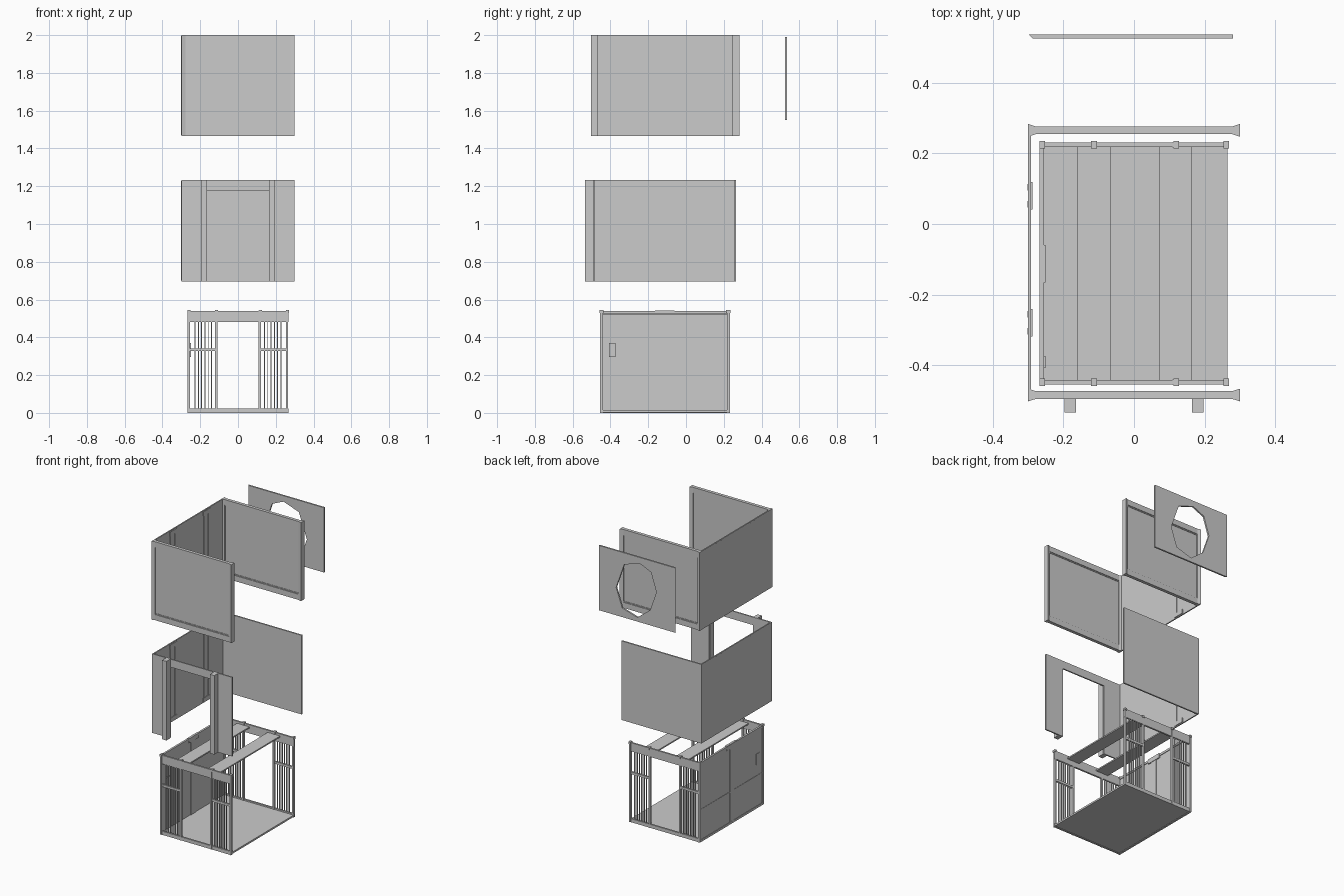
import bpy, bmesh


def finish(name, bm):
    bmesh.ops.recalc_face_normals(bm, faces=bm.faces[:])
    me = bpy.data.meshes.new(name)
    bm.to_mesh(me)
    bm.free()
    ob = bpy.data.objects.new(name, me)
    bpy.context.collection.objects.link(ob)
    return ob


def add_box(bm, x0, x1, y0, y1, z0, z1):
    vs = bmesh.ops.create_cube(bm, size=1)["verts"]
    for v in vs:
        v.co.x = x1 if v.co.x > 0 else x0
        v.co.y = y1 if v.co.y > 0 else y0
        v.co.z = z1 if v.co.z > 0 else z0


def boxes(name, items):
    bm = bmesh.new()
    for b in items:
        add_box(bm, *b)
    return finish(name, bm)


def prism(name, pts, z0, z1):
    """Extrude a plan outline vertically."""
    bm = bmesh.new()
    f = bm.faces.new([bm.verts.new((x, y, z0)) for x, y in pts])
    r = bmesh.ops.extrude_face_region(bm, geom=[f])
    for v in r["geom"]:
        if isinstance(v, bmesh.types.BMVert):
            v.co.z = z1
    return finish(name, bm)


# ---- Bottom level: floor, barred end walls, ceiling planks
boxes("floor", [(-0.265, 0.265, -0.45, 0.225, 0.003, 0.015)])
for label, y in (("front", -0.448), ("back", 0.224)):
    y0, y1 = y - 0.006, y + 0.006
    boxes(label + "_header", [(-0.267, 0.267, y0, y1, 0.482, 0.54)])
    boxes(label + "_sill", [(-0.267, 0.267, y0, y1, 0.0, 0.024)])
    posts, bars, cross = [], [], []
    for s in (-1, 1):
        for c in (0.26, 0.115):
            posts.append((s * c - 0.006, s * c + 0.006, y - 0.008, y + 0.008, 0.0, 0.543))
        cross.append((s * 0.1875 - 0.0725, s * 0.1875 + 0.0725, y0, y1, 0.327, 0.342))
        for i in range(6):
            c = s * (0.14 + i * 0.0175)
            bars.append((c - 0.0025, c + 0.0025, y - 0.004, y + 0.004, 0.02, 0.485))
    boxes(label + "_posts", posts)
    boxes(label + "_bars", bars)
    boxes(label + "_crossbars", cross)
    boxes(label + "_post_caps", [(c - 0.008, c + 0.008, y - 0.011, y + 0.011, 0.53, 0.545)
                                 for c in (-0.26, -0.113, 0.12, 0.261)])
boxes("ceiling_planks", [(-0.16, -0.067, -0.445, 0.222, 0.517, 0.526),
                         (0.071, 0.164, -0.445, 0.222, 0.517, 0.526)])

# ---- Bottom level: solid left wall with frame, post and small hatch
boxes("left_wall", [(-0.264, -0.258, -0.45, 0.226, 0.01, 0.54)])
boxes("left_wall_frame", [(-0.267, -0.254, -0.454, -0.44, 0, 0.543),
                          (-0.267, -0.254, 0.214, 0.23, 0, 0.543),
                          (-0.267, -0.254, -0.454, 0.23, 0.525, 0.54),
                          (-0.267, -0.254, -0.454, 0.23, 0, 0.015)])
boxes("left_wall_post", [(-0.266, -0.254, -0.142, -0.09, 0.01, 0.54),
                         (-0.266, -0.251, -0.165, -0.06, 0.512, 0.543)])
boxes("left_wall_rail", [(-0.266, -0.26, -0.45, 0.226, 0.215, 0.222)])
boxes("hatch", [(-0.267, -0.25, -0.408, -0.374, 0.296, 0.37)])


# ---- Left panels with hinge strips, shared by middle and top levels
def left_panel(name, y0, y1, z0, z1):
    boxes(name, [(-0.3, -0.292, y0, y1, z0, z1)])
    strips = []
    for c in (-0.279, 0.08):
        for d in (-0.024, 0.024):
            strips.append((-0.301, -0.289, c + d - 0.009, c + d + 0.009, z0 + 0.005, z1 - 0.005))
        for a, b in ((z0 + 0.006, z0 + 0.034), (z1 - 0.034, z1 - 0.006)):
            strips.append((-0.2935, -0.2875, c - 0.039, c + 0.039, a, b))
    boxes(name + "_strips", strips)


# ---- Middle level: panelled walls with a doorway
left_panel("middle_left_panel", -0.49, 0.262, 0.695, 1.232)
boxes("middle_back_panel", [(-0.3, 0.3, 0.254, 0.264, 0.695, 1.232)])
boxes("middle_front_panel", [(-0.3, -0.165, -0.493, -0.484, 0.695, 1.232),
                             (0.165, 0.3, -0.493, -0.484, 0.695, 1.232),
                             (-0.165, 0.165, -0.493, -0.484, 1.178, 1.232)])
boxes("door_jambs", [(s * 0.18 - 0.016, s * 0.18 + 0.016, -0.534, -0.49, 0.695, 1.232)
                     for s in (-1, 1)])

# ---- Top level: framed walls with flared corner posts
left_panel("top_left_panel", -0.49, 0.27, 1.467, 2.0)
for label, y in (("front", -0.484), ("back", 0.265)):
    boxes("top_%s_panel" % label, [(-0.285, 0.285, y - 0.004, y + 0.004, 1.467, 2.0)])
    boxes("top_%s_rails" % label, [(-0.28, 0.28, y - 0.011, y + 0.011, 1.467, 1.505),
                                   (-0.28, 0.28, y - 0.011, y + 0.011, 1.962, 2.0)])
    boxes("top_%s_beads" % label, [(-0.28, 0.28, y - 0.007, y + 0.007, 1.505, 1.511),
                                   (-0.28, 0.28, y - 0.007, y + 0.007, 1.956, 1.962)])
    for s in (-1, 1):
        prism("top_%s_corner_post" % label,
              [(s * 0.3, y - 0.018), (s * 0.3, y + 0.018),
               (s * 0.278, y + 0.011), (s * 0.278, y - 0.011)], 1.467, 2.0)

# ---- Detached rear panel with a rough polygonal hole
outer = [(-0.298, 1.55), (0.28, 1.55), (0.28, 1.99), (-0.298, 1.99)]
hole = [(0.09, 1.91), (-0.026, 1.95), (-0.112, 1.912), (-0.153, 1.787),
        (-0.105, 1.652), (-0.01, 1.578), (0.104, 1.612), (0.15, 1.74)]
bm = bmesh.new()
edges = []
for loop in (outer, hole):
    vs = [bm.verts.new((x, 0.536, z)) for x, z in loop]
    edges += [bm.edges.new((vs[i], vs[(i + 1) % len(vs)])) for i in range(len(vs))]
bmesh.ops.triangle_fill(bm, edges=edges, use_beauty=True)
r = bmesh.ops.extrude_face_region(bm, geom=bm.faces[:])
for v in r["geom"]:
    if isinstance(v, bmesh.types.BMVert):
        v.co.y = 0.525
        if v.co.x < -0.29:
            v.co.x = -0.287  # mitred end
finish("rear_panel", bm)
